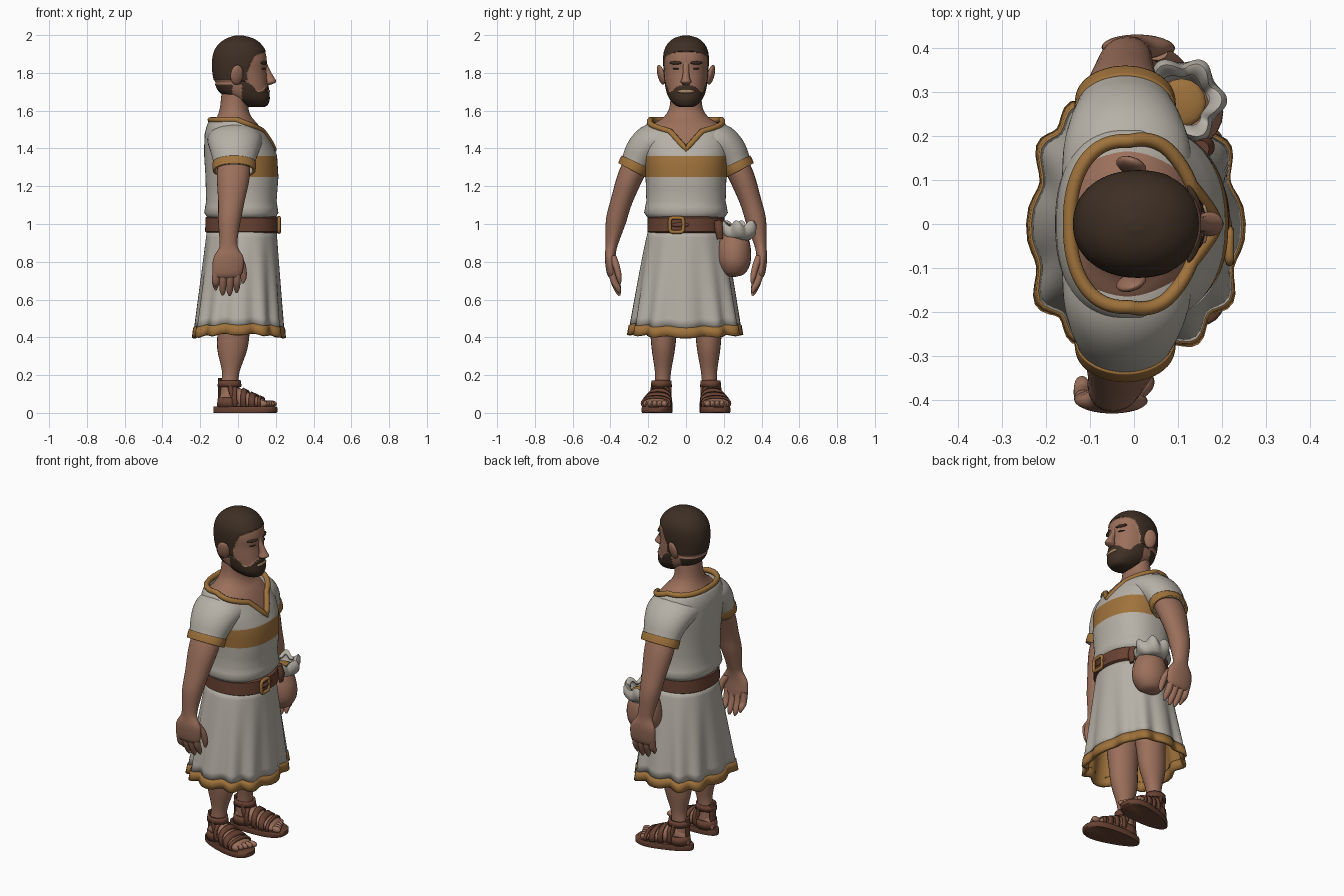
import bpy, bmesh, math
from mathutils import Vector as V, Matrix

cube = bpy.data.objects.get("Cube")
if cube:
    bpy.data.objects.remove(cube, do_unlink=True)

def material(name, *rgb):
    m = bpy.data.materials.new(name)
    m.use_nodes = True
    m.diffuse_color = (*rgb, 1)
    m.node_tree.nodes["Principled BSDF"].inputs["Base Color"].default_value = (*rgb, 1)
    return m

CLOTH = material("pale cloth", .47, .44, .385)
OCHRE = material("ochre trim", .35, .17, .045)
SKIN = material("skin", .33, .16, .105)
HAIR = material("dark hair", .048, .028, .017)
LEATHER = material("brown leather", .14, .054, .032)
LIPS = material("lips", .38, .24, .13)
X, Y, Z = V((1, 0, 0)), V((0, 1, 0)), V((0, 0, 1))

# ---------- helpers ----------
def lerp(a, b, t):
    return a + (b - a) * t

def interp(table, t):
    """Piecewise linear lookup in rows sorted by their first value."""
    for a, b in zip(table, table[1:]):
        if t <= b[0]:
            k = max(0, (t - a[0]) / (b[0] - a[0]))
            return [lerp(p, q, k) for p, q in zip(a[1:], b[1:])]
    return table[-1][1:]

def smooth_keys(keys, n):
    """Catmull-Rom resampling of a list of key rows."""
    out = []
    for i in range(len(keys) - 1):
        p0, p1, p2, p3 = (keys[min(max(j, 0), len(keys) - 1)] for j in range(i - 1, i + 3))
        for k in range(n):
            t = k / n
            out.append([.5 * (2*b + (c - a)*t + (2*a - 5*b + 4*c - d)*t*t + (3*b - a - 3*c + d)*t**3)
                        for a, b, c, d in zip(p0, p1, p2, p3)])
    return out + [list(keys[-1])]

def ring(c, u, v, n=32, p=2):
    pts = []
    for i in range(n):
        co, si = math.cos(math.tau * i / n), math.sin(math.tau * i / n)
        f = lambda w: math.copysign(abs(w) ** (2 / p), w)
        pts.append(V(c) + u * f(co) + v * f(si))
    return pts

def loft(name, rings, mats, rule=None, cap=True, thick=0, loop=False, matrix=None):
    bm = bmesh.new()
    rows = [[bm.verts.new(p) for p in r] for r in rings]
    if loop:
        rows.append(rows[0])
    for a, b in zip(rows, rows[1:]):
        for i in range(len(a)):
            j = (i + 1) % len(a)
            bm.faces.new((a[i], a[j], b[j], b[i]))
    if cap and not loop:
        bm.faces.new(rows[0])
        bm.faces.new(rows[-1])
    if rule:
        for f in bm.faces:
            f.material_index = rule(f.calc_center_median())
    if matrix:
        bm.transform(matrix)
    bmesh.ops.recalc_face_normals(bm, faces=bm.faces)
    me = bpy.data.meshes.new(name)
    bm.to_mesh(me)
    bm.free()
    for m in mats if isinstance(mats, list) else [mats]:
        me.materials.append(m)
    ob = bpy.data.objects.new(name, me)
    bpy.context.collection.objects.link(ob)
    if thick:
        mod = ob.modifiers.new("thickness", "SOLIDIFY")
        mod.thickness, mod.offset = thick, 0
    bpy.ops.object.select_all(action="DESELECT")
    ob.select_set(True)
    bpy.context.view_layer.objects.active = ob
    bpy.ops.object.shade_smooth_by_angle(angle=math.radians(50))

def tube_rings(keys, n=24, steps=4, p=2):
    """Rows are x, y, z, radius along x, radius across."""
    ks = smooth_keys(keys, steps)
    out = []
    for i, k in enumerate(ks):
        t = V(ks[min(i + 1, len(ks) - 1)][:3]) - V(ks[max(i - 1, 0)][:3])
        v = t.cross(X).normalized()
        if abs(t.y) < 1e-6:
            v = Y.copy()
        out.append(ring(k[:3], X * k[3], v * k[4], n, p))
    return out

def tube(name, keys, mat):
    loft(name, tube_rings(keys), mat)

def cord(name, path, r, mat, n=8):
    """Closed round cord through a loop of points."""
    c = sum(path, V()) / len(path)
    rings = []
    for i, q in enumerate(path):
        t = (path[(i + 1) % len(path)] - path[i - 1]).normalized()
        a = (q - c).cross(t).normalized()
        rings.append(ring(q, a * r, t.cross(a) * r, n))
    loft(name, rings, mat, loop=True)

def blob(name, c, size, mat, rot=Matrix(), n=16):
    rings = [ring((0, 0, math.cos(a) * size[2]), X * size[0] * math.sin(a), Y * size[1] * math.sin(a), n)
             for a in (lerp(.05, math.pi - .05, i / 10) for i in range(11))]
    loft(name, rings, mat, matrix=Matrix.Translation(c) @ rot)

# ---------- tunic ----------
BODY = [(1.03, -.155, .19, .195), (1.06, -.175, .21, .218), (1.12, -.165, .2, .206),
        (1.25, -.168, .21, .21), (1.36, -.175, .203, .22), (1.42, -.175, .178, .225),
        (1.48, -.172, .145, .222), (1.52, -.162, .122, .212), (1.57, -.135, .1, .175)]
NECK = [(0, 1.395), (.2, 1.445), (.38, 1.49), (.8, 1.515), (1.5, 1.552), (3.2, 1.55)]
N = 96

def body_point(a, z, k=1):
    lo, hi, ry = interp(BODY, z)
    co, si = math.cos(a), math.sin(a)
    k /= (abs(co) ** 2.3 + abs(si) ** 2.3) ** (1 / 2.3)
    return V(((lo + hi) / 2 + k * co * (hi - lo) / 2, k * si * ry, z))

angles = [math.tau * i / N for i in range(N)]
neck_z = [interp(NECK, min(a, math.tau - a))[0] for a in angles]
rings = [[body_point(a, z) for a in angles] for z in (1.03, 1.045, 1.06, 1.09, 1.12, 1.18, 1.25, 1.3, 1.36)]
rings += [[body_point(a, lerp(1.36, nz, k / 8)) for a, nz in zip(angles, neck_z)] for k in range(1, 9)]
loft("tunic_top", rings, [CLOTH, OCHRE], lambda c: int(1.25 < c.z < 1.36 and c.x > .04), cap=False, thick=.008)
cord("neckline_trim", rings[-1], .016, OCHRE)

def skirt_ring(t, k=1):
    pts = []
    for a, q in zip(angles, ring((0, 0, 0), X, Y, N, lerp(2.1, 2.6, t))):
        fold = k * (1 + .05 * t * math.cos(12 * a) + .02 * t * math.cos(5 * a + 1))
        z = lerp(.97, .408 - .005 * math.cos(12 * a) - .008 * math.cos(2 * a), t)
        pts.append(V((lerp(.02, .002, t) + q.x * lerp(.18, .229, t) * fold,
                      q.y * lerp(.195, .285, t ** .85) * fold, z)))
    return pts

loft("skirt", [skirt_ring(i / 12 * .91) for i in range(13)], CLOTH, cap=False, thick=.008)
loft("skirt_lining", [skirt_ring(t, .965) for t in (.6, .75, .95)], OCHRE, cap=False)
loft("skirt_hem", [skirt_ring(t) for t in (.905, .95, 1)], OCHRE, cap=False, thick=.018)

# ---------- belt, buckle ----------
belt = [ring((.022, 0, z), X * r, Y * (r + .009), 64, 2.2) for z, r in
        ((.953, .186), (.96, .196), (1.033, .194), (1.04, .184))]
loft("belt", belt, LEATHER)
cord("buckle", ring((.217, -.05, .995), Y * .036, Z * .038, 24, 5), .01, OCHRE)
blob("belt_tongue", (.214, -.03, .995), (.01, .05, .012), LEATHER)
tube("belt_end", [(.15, .17, 1.02, .02, .02), (.165, .175, .97, .018, .022), (.165, .18, .92, .008, .015)], LEATHER)

# ---------- pouch ----------
tube("pouch", [(.1, .252, .72, .01, .01), (.1, .252, .735, .06, .055), (.1, .254, .79, .098, .086),
               (.1, .254, .86, .1, .09), (.1, .256, .92, .08, .078), (.1, .262, .95, .06, .058)], SKIN)
frill = []
for r, z, w in ((.05, .915, 0), (.075, .935, .03), (.088, .955, .08), (.088, .985, .12), (.08, 1, .12), (.06, .99, .08)):
    frill.append([V((.108 + r * math.cos(a) * (1 + w * math.cos(6 * a)),
                     .28 + r * math.sin(a) * (1 + w * math.cos(6 * a)),
                     z + .12 * w * math.cos(6 * a + 1))) for a in angles])
loft("pouch_frill", frill, CLOTH, cap=False, thick=.01)
blob("pouch_filling", (.108, .275, .965), (.055, .055, .014), OCHRE)

# ---------- neck and chest ----------
loft("neck_and_chest", [[body_point(a, z, .94) for a in angles] for z in (1.3, 1.4, 1.46, 1.5)] +
     tube_rings([(-.015, 0, 1.535, .115, .165), (-.02, 0, 1.57, .09, .115), (-.02, 0, 1.62, .075, .087),
                 (-.01, 0, 1.72, .075, .08)], n=N), SKIN)

# ---------- head with hair and beard ----------
SKULL = [(1.62, .05, .135, .035), (1.63, .02, .152, .055), (1.66, -.035, .163, .082), (1.7, -.095, .16, .099),
         (1.75, -.12, .155, .108), (1.81, -.132, .15, .113), (1.87, -.132, .152, .117), (1.92, -.12, .14, .11),
         (1.96, -.09, .11, .088), (1.985, -.05, .07, .055), (1.998, -.01, .02, .012)]
SIDEBURN = [(1.72, .055), (1.8, .045), (1.86, .07), (1.89, .085), (1.91, .13), (1.925, .2)]
BEARD = [(0, 1.742), (.05, 1.728), (.07, 1.705), (.088, 1.7), (.1, 1.735), (.12, 1.78)]

def hairy(p):
    if p.x < .02 and p.z < 1.74:
        return p.x < -.03 and p.z > 1.685
    return p.x < interp(SIDEBURN, p.z)[0] if p.z > 1.76 else p.z < interp(BEARD, abs(p.y))[0]

keys = [((a + b) / 2, 0, z, (b - a) / 2, w) for z, a, b, w in SKULL]
head = tube_rings(keys, n=144, steps=10, p=2.15)
for r in head:
    for p in r:
        if hairy(p):
            p += V((p.x, p.y, 0)).normalized() * .005
loft("head", head, [SKIN, HAIR], lambda c: int(hairy(c)))
tube("nose", [(.14, 0, 1.855, .012, .017), (.153, 0, 1.815, .016, .016), (.168, 0, 1.775, .024, .02),
              (.172, 0, 1.752, .03, .028), (.16, 0, 1.737, .012, .015)], SKIN)
blob("lips", (.159, 0, 1.702), (.01, .045, .011), LIPS)
for s, side in ((1, "left"), (-1, "right")):
    blob(side + "_ear", (-.006, s * .132, 1.79), (.036, .016, .054), SKIN,
         Matrix.Rotation(-s * .35, 4, "Z") @ Matrix.Rotation(-s * .25, 4, "X"))
    blob(side + "_brow", (.137, s * .055, 1.853), (.01, .036, .009), HAIR, Matrix.Rotation(s * .42, 4, "Z"))
    blob(side + "_eye", (.135, s * .052, 1.822), (.008, .02, .005), HAIR, Matrix.Rotation(s * .4, 4, "Z"))

    # ---------- sleeve ----------
    sleeve = [(-.015, s * .08, 1.45, .145, .08), (-.016, s * .17, 1.435, .14, .095), (-.018, s * .225, 1.388, .124, .09),
              (-.02, s * .26, 1.327, .107, .079), (-.02, s * .281, 1.285, .102, .075)]
    loft(side + "_sleeve", tube_rings(sleeve, n=48), CLOTH, cap=False, thick=.008)
    loft(side + "_cuff", tube_rings([(-.02, s * .262, 1.325, .107, .08), (-.02, s * .272, 1.304, .108, .081),
                                     (-.02, s * .283, 1.283, .106, .079)], n=48), OCHRE, cap=False, thick=.014)

    # ---------- arm and hand; the left forearm swings forward ----------
    swing = lambda x, z: x + (.06 * max(0, 1.2 - z) / .4 if s > 0 else 0)
    def limb(name, rows):
        tube(side + name, [(swing(x, z), s * y, z, a, b) for x, y, z, a, b in rows], SKIN)
    limb("_arm", [(-.02, .23, 1.38, .085, .07), (-.025, .295, 1.25, .087, .067), (-.035, .342, 1.12, .07, .057),
                  (-.045, .37, 1.02, .06, .054), (-.05, .387, .93, .049, .039), (-.05, .396, .875, .05, .03),
                  (-.05, .402, .82, .08, .028), (-.056, .396, .745, .08, .024), (-.06, .39, .72, .065, .016)])
    for i, tip in enumerate((.635, .62, .622, .65)):
        x = -.005 - .037 * i
        limb("_finger_%d" % (i + 1), [(x, .394, .76, .019, .018), (x - .001, .382, .7, .02, .018),
                                      (x - .002, .36, tip + .025, .016, .015), (x - .002, .352, tip, .005, .005)])
    limb("_thumb", [(-.005, .39, .83, .026, .02), (.022, .37, .78, .02, .018), (.029, .355, .72, .017, .015),
                    (.026, .35, .685, .006, .006)])

    # ---------- leg ----------
    tube(side + "_leg", [(-.01, s * .11, .7, .11, .095), (-.02, s * .118, .48, .088, .075),
                         (-.03, s * .12, .34, .08, .062), (-.038, s * .122, .22, .047, .043),
                         (-.045, s * .125, .14, .047, .04), (-.045, s * .126, .06, .05, .042)], SKIN)

    # ---------- foot and sandal, built along x then turned outward ----------
    turn = Matrix.Translation((-.045, s * .13, 0)) @ Matrix.Rotation(s * .17, 4, "Z")
    FOOT = [(-.065, .035, .02, .02), (-.045, .06, .038, .04), (0, .085, .042, .06), (.05, .075, .052, .058),
            (.12, .06, .068, .04), (.18, .05, .07, .024), (.2, .046, .064, .016)]
    def foot_ring(x, k=0, n=24):
        z, ry, rz = interp(FOOT, x)
        return ring((x, 0, z), Y * (ry + k), Z * (rz + k), n, 2.3)
    loft(side + "_foot", [foot_ring(r[0]) for r in FOOT], SKIN, matrix=turn)
    for i in range(5):
        blob("%s_toe_%d" % (side, i + 1), turn @ V((.215 - .008 * i, s * (-.053 + .027 * i), .048)),
             (.03, .017 - .001 * i, .018), SKIN, n=12)
    outline = [V((.085 + q.x * .172, q.y * (.073 + .022 * q.x), 0)) for q in ring((0, 0, 0), X, Y, 40, 2.4)]
    loft(side + "_sole", [[p * k + Z * z for p in outline] for z, k in
                          ((0, .97), (.006, 1), (.028, 1), (.034, .97))], LEATHER, matrix=turn)
    for i, (x, w) in enumerate(((.035, .024), (.085, .028), (.132, .032), (.17, .016))):
        loft("%s_strap_%d" % (side, i + 1), [foot_ring(x - w / 2, .006), foot_ring(x + w / 2, .006)],
             LEATHER, cap=False, thick=.01, matrix=turn)
    for i, (z, h, r) in enumerate(((.155, .034, .053), (.055, .05, .056))):
        loft("%s_ankle_strap_%d" % (side, i + 1), [ring((0, 0, z - h / 2), X * (r + .006), Y * (r - .004)),
             ring((0, 0, z + h / 2), X * r, Y * (r - .006))], LEATHER, cap=False, thick=.012, matrix=turn)
    loft(side + "_heel_strap", [ring((-.052, 0, z), X * .009, Y * .024, 12) for z in (.03, .1, .185)], LEATHER, matrix=turn)
    for e in (1, -1):
        loft("%s_side_strap_%d" % (side, e), [ring((x, e * y, z), X * .013, Y * .007, 12) for x, y, z in
             ((.045, .052, .05), (.02, .05, .1), (.005, .047, .16))], LEATHER, matrix=turn)
